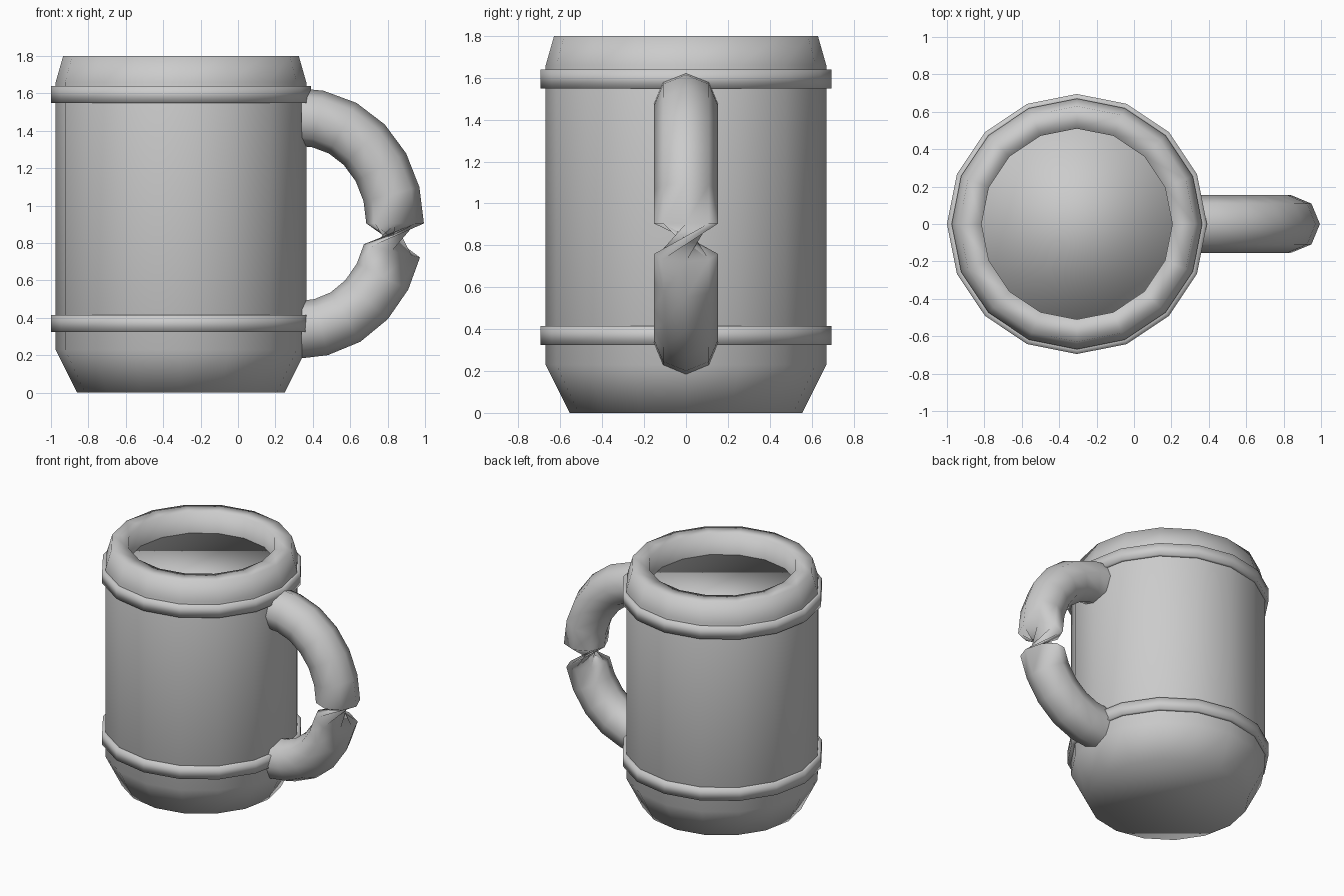
import bpy, bmesh
from math import sin, cos, pi, radians
from mathutils import Vector

cube = bpy.data.objects.get("Cube")
if cube:
    bpy.data.objects.remove(cube, do_unlink=True)

# Single grey material
GREY = (0.6, 0.6, 0.6, 1.0)
grey = bpy.data.materials.new("plain_grey")
grey.use_nodes = True
grey.diffuse_color = GREY
grey.node_tree.nodes["Principled BSDF"].inputs["Base Color"].default_value = GREY

AXIS_X = -0.305   # mug axis
SIDES = 16


def make_object(name, bm):
    mesh = bpy.data.meshes.new(name)
    bm.to_mesh(mesh)
    bm.free()
    mesh.materials.append(grey)
    mesh.shade_smooth()
    obj = bpy.data.objects.new(name, mesh)
    bpy.context.collection.objects.link(obj)
    return obj


def bridge(bm, lower, upper):
    n = len(lower)
    for i in range(n):
        j = (i + 1) % n
        bm.faces.new((lower[i], lower[j], upper[j], upper[i]))


def lathe(name, profile, closed=False, cap_start=False, cap_end=False):
    """Spin (radius, height) points round the mug axis."""
    bm = bmesh.new()
    rings = []
    for r, z in profile:
        angles = [2 * pi * i / SIDES for i in range(SIDES)]
        rings.append([bm.verts.new((AXIS_X + r * cos(a), r * sin(a), z)) for a in angles])
    for a, b in zip(rings, rings[1:]):
        bridge(bm, a, b)
    if closed:
        bridge(bm, rings[-1], rings[0])
    if cap_start:
        bm.faces.new(rings[0][::-1])
    if cap_end:
        bm.faces.new(rings[-1])
    return make_object(name, bm)


# Mug wall with chamfered foot and rounded rim
lathe("mug_body", [(0.555, 0), (0.67, 0.23), (0.67, 1.66),
                   (0.63, 1.8), (0.51, 1.8), (0.51, 1.6)], cap_start=True)

# Filling just below the rim
lathe("mug_filling", [(0.51, 1.5), (0.51, 1.64)], cap_end=True)

# Two raised hoops
for name, z in (("lower_hoop", 0.325), ("upper_hoop", 1.55)):
    lathe(name, [(0.65, z), (0.695, z), (0.695, z + 0.09), (0.65, z + 0.09)], closed=True)

# Handle: octagonal tube on an arc, with a half-turn twist that pinches it mid-way
bm = bmesh.new()
rings = []
centre, half_width, half_height, radius = Vector((0.34, 0, 0.905)), 0.5, 0.567, 0.154
for angle in (-90, -78, -62, -46, -30, -15, 0, 16, 32, 48, 64, 80, 90):
    t = radians(angle)
    middle = centre + Vector((half_width * cos(t), 0, half_height * sin(t)))
    outward = Vector((half_height * cos(t), 0, half_width * sin(t))).normalized()
    twist = pi if angle >= 0 else 0
    ring = []
    for i in range(8):
        a = 2 * pi * i / 8 + twist
        ring.append(bm.verts.new(middle + radius * (outward * cos(a) + Vector((0, sin(a), 0)))))
    rings.append(ring)
for a, b in zip(rings, rings[1:]):
    bridge(bm, a, b)
make_object("handle", bm)
